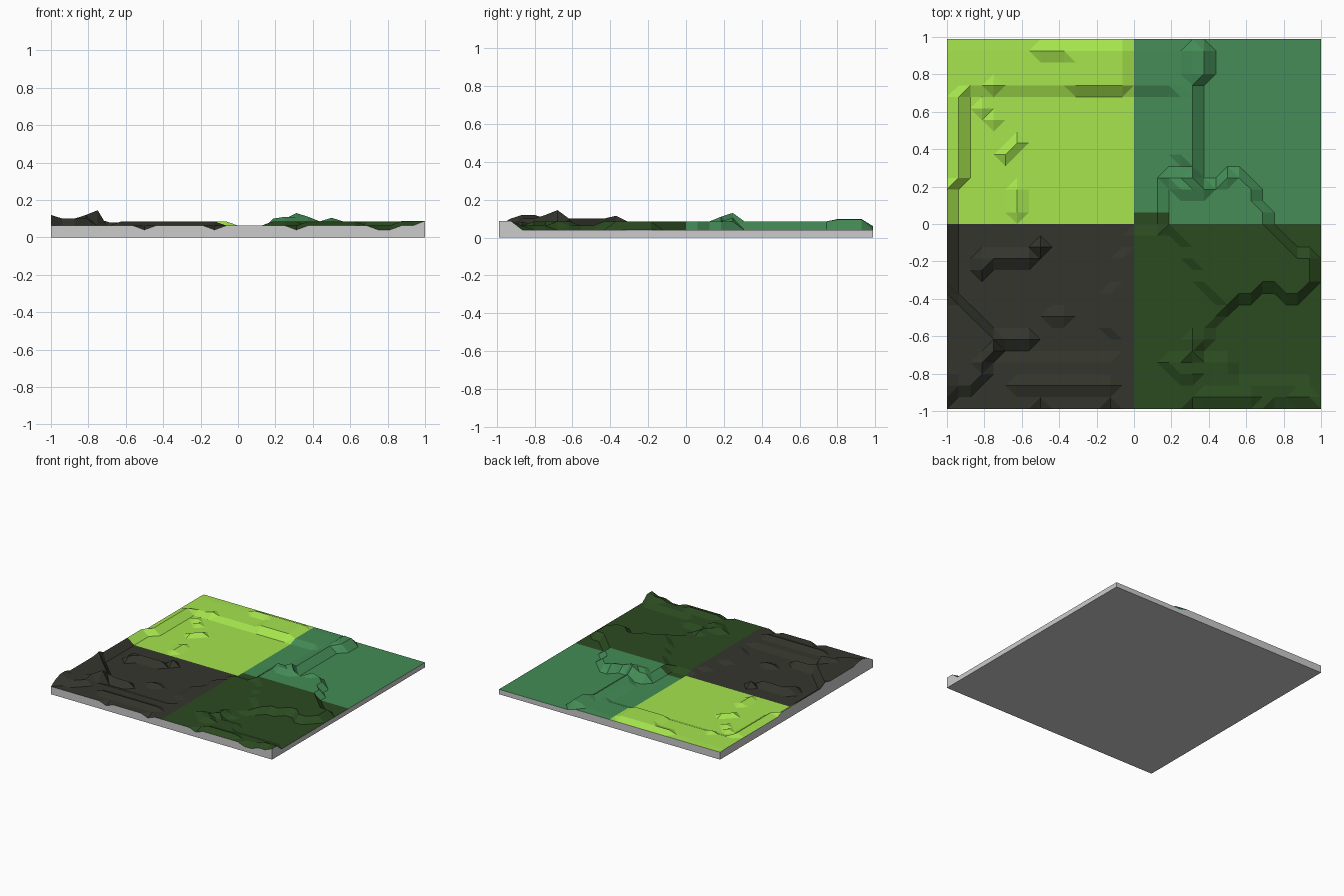
import bpy, bmesh, math

if "Cube" in bpy.data.objects:
    bpy.data.objects.remove(bpy.data.objects["Cube"])

N = 32
HX, HY = 1.0, 0.988
LOW, SHELF, HIGH = 0.04, 0.063, 0.085


def inside(p, poly):
    hit = False
    for (ax, ay), (bx, by) in zip(poly, poly[1:] + poly[:1]):
        if (ay > p[1]) != (by > p[1]) and p[0] < ax + (p[1] - ay) * (bx - ax) / (by - ay):
            hit = not hit
    return hit


def seg_dist(p, a, b):
    dx, dy = b[0] - a[0], b[1] - a[1]
    t = ((p[0] - a[0]) * dx + (p[1] - a[1]) * dy) / (dx * dx + dy * dy)
    t = max(0, min(1, t))
    return math.hypot(p[0] - a[0] - t * dx, p[1] - a[1] - t * dy)


def box(x0, x1, y0, y1):
    return [(x0, y0), (x1, y0), (x1, y1), (x0, y1)]


# Terraces rising from the low plain; later ones override earlier ones
TERRACES = [
    (SHELF, box(-1.1, .34, .71, 1.1)),                    # back shelf
    (HIGH, box(-.34, -.03, .71, .95)),
    (SHELF, box(-1.1, .55, -1.1, -.72)),                  # front shelf
    (SHELF, box(.5, 1.1, -1.1, -.84)),
    (HIGH, box(-.66, -.1, -.9, -.84)),
    (SHELF, [(0, -.02), (.2, 0), (.5, -.45), (.3, -.72), (-.1, -.72), (-.16, -.4)]),
    (HIGH, box(-.96, -.91, .22, .71)),                    # left bank
    (SHELF, box(-1.1, -.96, .22, 1.1)),
    (HIGH, box(-1.1, -.96, -.42, .22)),
    (.1, [(-1.1, -.96), (-1.1, -.42), (-.91, -.42), (-.7, -.65), (-.78, -.78), (-.92, -.92)]),
    (HIGH, [(.16, .04), (.16, .22), (.22, .28), (.34, .28), (.36, .2), (.42, .2), (.48, .28),
            (.58, .28), (.65, .18), (.65, .1), (.9, -.15), (.96, -.16), (.96, -.33),
            (.88, -.39), (.68, -.34), (.5, -.45), (.34, -.27), (.28, -.16)]),   # plateau
]
# Crests: start, end, height
CRESTS = [
    ((.19, .25), (.25, .25), .1), ((.31, .24), (.32, .24), .13), ((.25, .19), (.38, .18), .11),
    ((.5, .25), (.51, .25), .105), ((.31, .28), (.31, .78), .085), ((.25, .35), (.25, .7), .06),
    ((.31, .78), (.31, .92), .098), ((.375, .8), (.375, .92), .095),
    ((-.75, -.68), (-.76, -.68), .145), ((-.81, -.74), (-.82, -.74), .12),
    ((-1, -.86), (-1, -.8), .12), ((-1, -.38), (-1, -.36), .115),
    ((-.7, -.62), (-.56, -.62), .08),
    ((-.83, -.22), (-.69, -.19), .08), ((-.69, -.18), (-.56, -.17), .08),
    ((-.5, -.12), (-.51, -.12), .085), ((-.44, -.49), (-.38, -.49), .063),
    ((.19, -.74), (.31, -.8), .085), ((.31, -.68), (.32, -.62), .085),
    ((.88, -.93), (.94, -.93), .088), ((.4, -.93), (.6, -.93), .085),
    ((-.5, .93), (-.35, .93), .085), ((-.9, .77), (-.91, .78), .1), ((-.75, .74), (-.74, .74), .08),
    ((-.81, .62), (-.75, .56), .06), ((-.69, .37), (-.65, .42), .065), ((-.63, .06), (-.63, .2), .06),
]
# Single low notches along the front rim
NOTCHES = [(-.5, -.988), (-.125, -.988), (.3125, -.988), (.75, -.988), (.8125, -.988)]


def height(i, j):
    p = (-HX + 2 * HX * i / N, -HY + 2 * HY * j / N)
    if i == N:
        return .088 if j < 2 else LOW
    z = LOW
    for level, poly in TERRACES:
        if inside(p, poly):
            z = level
    for a, b, top in CRESTS:
        if seg_dist(p, a, b) < .034:
            z = max(z, top)
    if any(math.dist(p, q) < .03 for q in NOTCHES):
        z = LOW
    if j == N:
        z = min(z, .06)
    return z


def point(i, j):
    return (-HX + 2 * HX * i / N, -HY + 2 * HY * j / N, height(i, j))


def finish(bm, name, color=None):
    me = bpy.data.meshes.new(name)
    bm.to_mesh(me)
    bm.free()
    ob = bpy.data.objects.new(name, me)
    bpy.context.collection.objects.link(ob)
    if color:
        mat = bpy.data.materials.new(name + "_colour")
        mat.diffuse_color = (*[(c / 255) ** 2.2 for c in color], 1)
        mat.use_nodes = True
        mat.node_tree.nodes["Principled BSDF"].inputs["Base Color"].default_value = mat.diffuse_color
        me.materials.append(mat)


# Four coloured quarters of ground; the forest spills one row over the middle line
def spill(i, j):
    return j == 16 and 16 <= i < 19


def quarter(name, east, north, color):
    bm = bmesh.new()
    for i in range(N):
        for j in range(N):
            if (i >= 16) != east or (j >= 16 and not spill(i, j)) != north:
                continue
            a, b, c, d = [bm.verts.new(point(i + u, j + v))
                          for u, v in ((0, 0), (1, 0), (1, 1), (0, 1))]
            # split along the flatter diagonal
            if abs(a.co.z - c.co.z) <= abs(b.co.z - d.co.z):
                bm.faces.new((a, b, c))
                bm.faces.new((a, c, d))
            else:
                bm.faces.new((a, b, d))
                bm.faces.new((b, c, d))
    bmesh.ops.remove_doubles(bm, verts=bm.verts, dist=1e-5)
    finish(bm, name, color)


quarter("rock_ground", False, False, (54, 56, 48))
quarter("forest_ground", True, False, (47, 76, 37))
quarter("grass_ground", False, True, (164, 228, 79))
quarter("meadow_ground", True, True, (70, 139, 87))

# Grey skirt and underside
bm = bmesh.new()
ring = ([(i, 0) for i in range(N)] + [(N, j) for j in range(N)]
        + [(i, N) for i in range(N, 0, -1)] + [(0, j) for j in range(N, 0, -1)])
tops = [bm.verts.new(point(*r)) for r in ring]
lows = [bm.verts.new((t.co.x, t.co.y, 0)) for t in tops]
for k in range(len(ring)):
    n = (k + 1) % len(ring)
    bm.faces.new((lows[k], lows[n], tops[n], tops[k]))
bm.faces.new(lows[::-1])
finish(bm, "base_slab")
